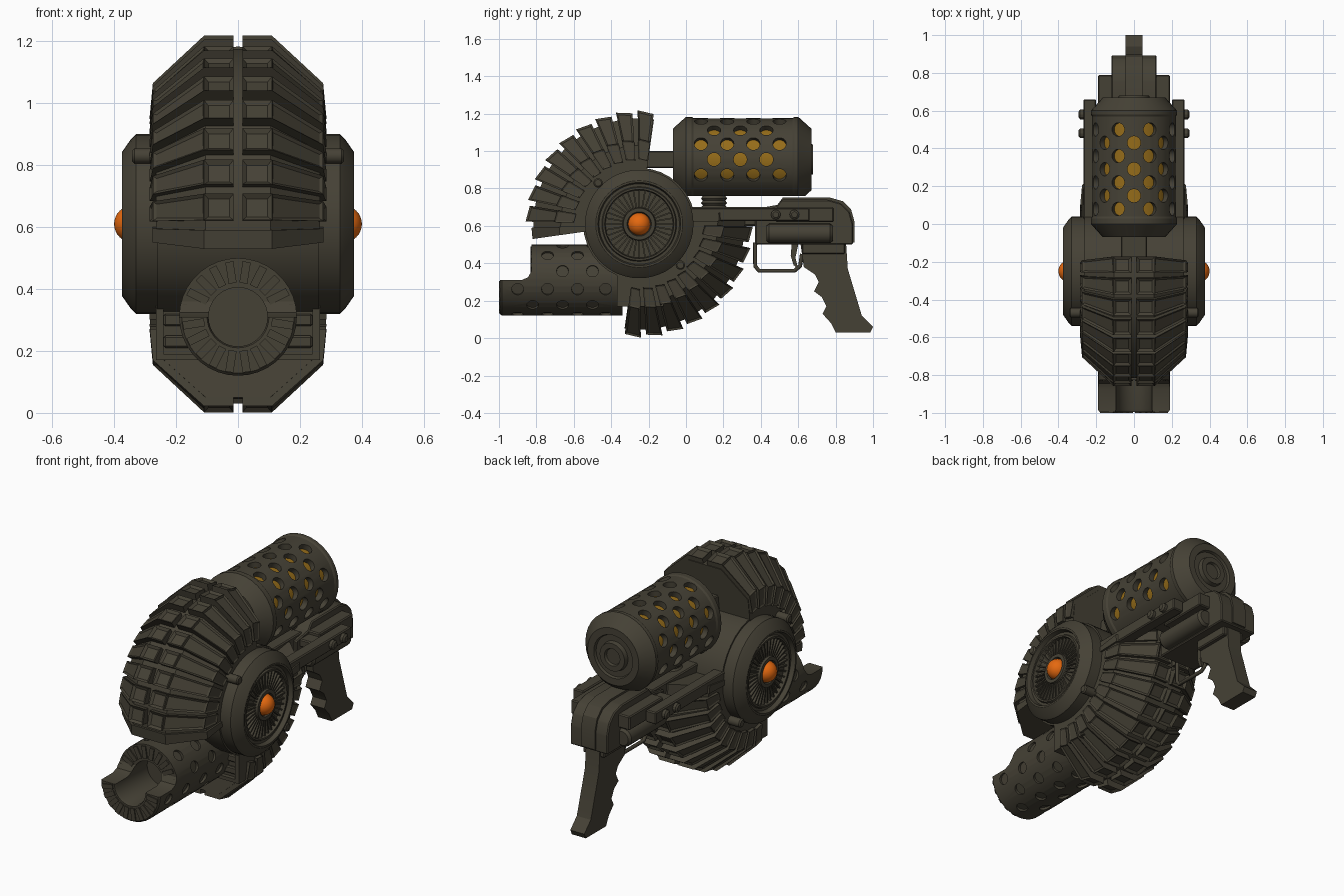
import bpy, bmesh
from math import sin, cos, pi, radians
from mathutils import Matrix, Vector

if "Cube" in bpy.data.objects:
    bpy.data.objects.remove(bpy.data.objects["Cube"])


def material(name, rgb):
    m = bpy.data.materials.new(name)
    m.use_nodes = True
    m.diffuse_color = (*rgb, 1)
    node = next(n for n in m.node_tree.nodes if n.type == 'BSDF_PRINCIPLED')
    node.inputs["Base Color"].default_value = (*rgb, 1)
    return m


METAL = material("olive_metal", (0.06, 0.053, 0.036))
AMBER = material("amber_core", (0.30, 0.15, 0.01))
ORANGE = material("orange_lamp", (0.78, 0.14, 0.005))
HUB = Vector((0, -0.25, 0.61))
parts = []


def finish(name, bm, mat=METAL):
    bmesh.ops.remove_doubles(bm, verts=bm.verts, dist=0.0001)
    bmesh.ops.recalc_face_normals(bm, faces=bm.faces)
    me = bpy.data.meshes.new(name)
    bm.to_mesh(me)
    bm.free()
    me.materials.append(mat)
    ob = bpy.data.objects.new(name, me)
    bpy.context.collection.objects.link(ob)
    parts.append(ob)
    return ob


def loft(bm, rings):
    """Bridge closed rings of points and cap both ends."""
    vs = [[bm.verts.new(p) for p in ring] for ring in rings]
    n = len(vs[0])
    sides = []
    for a, b in zip(vs, vs[1:]):
        sides += [bm.faces.new((a[i], a[(i + 1) % n], b[(i + 1) % n], b[i])) for i in range(n)]
    bm.faces.new(vs[0])
    bm.faces.new(vs[-1])
    bmesh.ops.recalc_face_normals(bm, faces=bm.faces)
    return sides


def prism(name, pts, x0, x1, bevel=0):
    """Extrude a (y, z) outline along x."""
    bm = bmesh.new()
    loft(bm, [[(x, y, z) for y, z in pts] for x in (x0, x1)])
    if bevel:
        bmesh.ops.bevel(bm, geom=bm.edges[:], offset=bevel, segments=1, affect='EDGES')
    return finish(name, bm)


def box(name, x0, x1, y0, y1, z0, z1, bevel=0.006):
    return prism(name, [(y0, z0), (y1, z0), (y1, z1), (y0, z1)], x0, x1, bevel)


def lathe(name, profile, axis, center, n=32, mat=METAL):
    """Spin (radius, height) points round an axis."""
    bm = bmesh.new()
    place = {'x': lambda h, u, v: (h, u, v), 'y': lambda h, u, v: (u, h, v),
             'z': lambda h, u, v: (u, v, h)}[axis]
    rings = []
    for r, h in profile:
        r = max(r, 0.001)
        rings.append([Vector(place(h, r * cos(2 * pi * i / n), r * sin(2 * pi * i / n)))
                      + Vector(center) for i in range(n)])
    loft(bm, rings)
    return finish(name, bm, mat)


def fan(name, section, angles, scales=None, side=1, insets=()):
    """Sweep an (x, radius) section round the hub; optionally inset faces."""
    bm = bmesh.new()
    rings = []
    for k, a in enumerate(angles):
        s = scales[k] if scales else 1
        rings.append([HUB + Vector((side * x, s * r * cos(radians(a)), s * r * sin(radians(a))))
                      for x, r in section])
    faces = loft(bm, rings)
    for i, thick, depth in insets:
        bmesh.ops.inset_individual(bm, faces=[faces[i]], thickness=thick, depth=depth)
    return finish(name, bm)


def cubes(name, mats):
    bm = bmesh.new()
    for m in mats:
        bmesh.ops.create_cube(bm, size=1, matrix=m)
    return finish(name, bm)


def drills(name, spots, center_z, radius, depth, size):
    """Round cutters pointing out from a y axis at (angle, y) spots."""
    bm = bmesh.new()
    for a, y in spots:
        m = (Matrix.Translation((0, y, center_z)) @ Matrix.Rotation(pi / 2 - radians(a), 4, 'Y')
             @ Matrix.Translation((0, 0, radius)))
        bmesh.ops.create_cone(bm, cap_ends=True, segments=14, radius1=size, radius2=size,
                              depth=2 * depth, matrix=m)
    return finish(name, bm)


def cut(ob, cutter):
    mod = ob.modifiers.new("cut", 'BOOLEAN')
    mod.operation, mod.solver, mod.object = 'DIFFERENCE', 'EXACT', cutter
    bpy.context.view_layer.update()
    me = bpy.data.meshes.new_from_object(ob.evaluated_get(bpy.context.evaluated_depsgraph_get()))
    ob.modifiers.clear()
    ob.data = me
    parts.remove(cutter)
    bpy.data.objects.remove(cutter)


# Two armour shells, one the half-turn of the other
half = [(0.265, 0.27), (0.265, 0.42), (0.105, 0.565)]
base = half + [(-x, r) for x, r in reversed(half)]
rib = [(0.014, 0.55), (0.014, 0.608), (0.11, 0.608), (0.275, 0.455), (0.285, 0.35),
       (0.24, 0.35), (0.24, 0.41), (0.1, 0.55)]
COUNT, PITCH = 9, 11
for label, turn in (("upper", 0), ("lower", 180)):
    fan(label + "_shell", base, [82 + turn + 106 * i / 16 for i in range(17)])
    fan(label + "_end_plate", [(x * 1.04, r * 1.02) for x, r in base], [182 + turn, 188 + turn])
    for k in range(COUNT):
        a = 82.5 + turn + PITCH * k
        for s in (1, -1):
            fan(f"{label}_rib", rib, [a, a + 8.3], (0.975, 1.0), s,
                ((1, 0.02, -0.012), (2, 0.014, -0.007), (3, 0.012, -0.005)))

# Core between the shells and the panel behind the barrel
lathe("core", [(0.3, -0.262), (0.3, 0.262)], 'x', HUB)
front_panel = box("front_panel", -0.265, 0.265, -0.37, -0.12, 0.17, 0.5, 0)
cut(front_panel, box("panel_cutter", -0.24, 0.24, -0.45, -0.345, 0.19, 0.48, 0))
for i in range(4):
    box("panel_slat", -0.24, 0.24, -0.36, -0.33, 0.21 + 0.07 * i, 0.25 + 0.07 * i)

# Side wheels with radial fins and lamps
for s in (1, -1):
    wheel = [(0.29, 0.25), (0.29, 0.33), (0.275, 0.345), (0.232, 0.375), (0.222, 0.375),
             (0.215, 0.35), (0.2, 0.35), (0.195, 0.36), (0.185, 0.36), (0.18, 0.335),
             (0.09, 0.335), (0.085, 0.362), (0.065, 0.362), (0.06, 0.345), (0, 0.345)]
    lathe("side_wheel", [(r, s * x) for r, x in wheel], 'x', HUB, 48)
    cubes("wheel_fins", [Matrix.Translation(HUB) @ Matrix.Rotation(2 * pi * i / 36, 4, 'X')
                         @ Matrix.Translation((s * 0.34, 0.135, 0))
                         @ Matrix.Diagonal((0.02, 0.095, 0.008, 1)) for i in range(36)])
    dome = [(0.06 * cos(pi * t / 16), s * (0.34 + 0.06 * sin(pi * t / 16))) for t in range(9)]
    lathe("side_lamp", dome, 'x', HUB, 24, ORANGE)
    for y, z in ((-0.47, 0.83), (-0.03, 0.39)):
        lathe("wheel_peg", [(0.025, s * 0.2), (0.025, s * 0.335), (0.018, s * 0.342)],
              'x', (0, y, z), 14)

# Barrel with an open half-pipe muzzle
BZ = 0.31
barrel = lathe("barrel", [(0.19, -0.34), (0.19, -0.985), (0.182, -0.994), (0.1, -0.994),
                          (0.095, -0.98), (0.095, -0.7), (0, -0.7)], 'y', (0, 0, BZ), 36)
cut(barrel, prism("muzzle_cutter", [(-1.1, BZ), (-0.88, BZ), (-0.845, 0.325), (-0.825, 0.36),
                                    (-0.825, 0.6), (-1.1, 0.6)], -0.3, 0.3))
spots = []
for i in range(12):
    a = 15 + 30 * i
    rows = [-0.74, -0.58, -0.43] if i % 2 else [-0.66, -0.5]
    if a > 190 and a < 350:
        rows.append(-0.9 if i % 2 else -0.82)
    spots += [(a, y) for y in rows]
cut(barrel, drills("dimple_cutter", spots, BZ, 0.19, 0.015, 0.032))
bars = []
for i in range(20):
    a = 2 * pi * (i + 0.5) / 20
    bars.append(Matrix.Translation((0, -0.996 if sin(a) < 0 else -0.828, BZ))
                @ Matrix.Rotation(-a, 4, 'Y') @ Matrix.Translation((0.145, 0, 0))
                @ Matrix.Diagonal((0.07, 0.008, 0.026, 1)))
cubes("muzzle_bars", bars)

# Perforated tank with an amber core and a flat underside
TZ = 0.955
tank = lathe("tank", [(0, -0.07), (0.165, -0.07), (0.228, 0), (0.228, 0.03), (0.222, 0.04),
                      (0.222, 0.57), (0.228, 0.58), (0.228, 0.6), (0.165, 0.67), (0.125, 0.67),
                      (0.12, 0.655), (0.085, 0.655), (0.08, 0.68), (0.05, 0.68), (0.045, 0.665),
                      (0, 0.665)], 'y', (0, 0, TZ), 32)
spots = []
for i in range(-1, 10):
    rows = [0.08, 0.22, 0.36, 0.5] if i % 2 else [0.15, 0.29, 0.43]
    spots += [(22.5 * i, y) for y in rows]
cut(tank, drills("hole_cutter", spots, TZ, 0.222, 0.05, 0.036))
cut(tank, box("flat_cutter", -0.4, 0.4, -0.3, 1, 0.4, 0.76, 0))
lathe("amber_core", [(0.19, 0), (0.19, 0.58)], 'y', (0, 0, TZ), 32, AMBER)
box("tank_coupling", -0.07, 0.07, -0.3, -0.05, 0.91, 1.0)
ribs = [(0.07 if i % 2 else 0.06, 0.66 + 0.0125 * i) for i in range(10)]
lathe("tank_neck", ribs, 'z', (0, 0.15, 0), 20)

# Receiver, rails and canisters
back = [(0.37, 0.5), (0.37, 0.68), (0.48, 0.7), (0.51, 0.74), (0.76, 0.74), (0.83, 0.72),
        (0.875, 0.675), (0.893, 0.61), (0.893, 0.5)]
prism("receiver", back, -0.12, 0.12, 0.006)
prism("receiver_ridge", [(y + 0.008, z + 0.012) for y, z in back], -0.045, 0.045)
box("center_beam", -0.1, 0.1, -0.05, 0.45, 0.6, 0.7)
box("cross_block", -0.22, 0.22, 0.4, 0.63, 0.635, 0.68)
for s in (1, -1):
    box("side_rail", *sorted((s * 0.2, s * 0.268)), -0.05, 0.66, 0.625, 0.695)
    box("side_block", *sorted((s * 0.1, s * 0.19)), 0.48, 0.79, 0.62, 0.7)
    lathe("canister", [(0.04, 0.43), (0.052, 0.445), (0.052, 0.77), (0.04, 0.785)],
          'y', (s * 0.137, 0, 0.56), 20)
    for y in (0.48, 0.58):
        lathe("rail_bolt", [(0.026, s * 0.26), (0.026, s * 0.285), (0.016, s * 0.293)],
              'x', (0, y, 0.66), 12)

# Grip with finger notches, trigger and guard
prism("grip", [(0.61, 0.52), (0.63, 0.38), (0.69, 0.34), (0.71, 0.3), (0.685, 0.25), (0.725, 0.22),
               (0.75, 0.17), (0.73, 0.13), (0.775, 0.08), (0.8, 0.03), (0.985, 0.03), (1.0, 0.06),
               (0.94, 0.12), (0.865, 0.37), (0.855, 0.52)], -0.045, 0.045)
box("grip_collar", -0.07, 0.07, 0.62, 0.85, 0.45, 0.52)
prism("trigger", [(0.565, 0.5), (0.6, 0.5), (0.585, 0.43), (0.6, 0.37), (0.575, 0.39),
                  (0.56, 0.44)], -0.015, 0.015)
cu = bpy.data.curves.new("trigger_guard", 'CURVE')
cu.dimensions, cu.bevel_depth, cu.bevel_resolution = '3D', 0.011, 2
path = [(0.37, 0.51), (0.37, 0.385), (0.39, 0.36), (0.58, 0.36), (0.61, 0.385), (0.62, 0.45)]
sp = cu.splines.new('POLY')
sp.points.add(len(path) - 1)
for p, (y, z) in zip(sp.points, path):
    p.co = (0, y, z, 1)
cu.materials.append(METAL)
bpy.context.collection.objects.link(bpy.data.objects.new("trigger_guard", cu))

# Smooth round faces, keep edges sharp
bpy.ops.object.select_all(action='DESELECT')
for ob in parts:
    ob.select_set(True)
bpy.context.view_layer.objects.active = parts[0]
bpy.ops.object.shade_smooth_by_angle(angle=radians(28))
